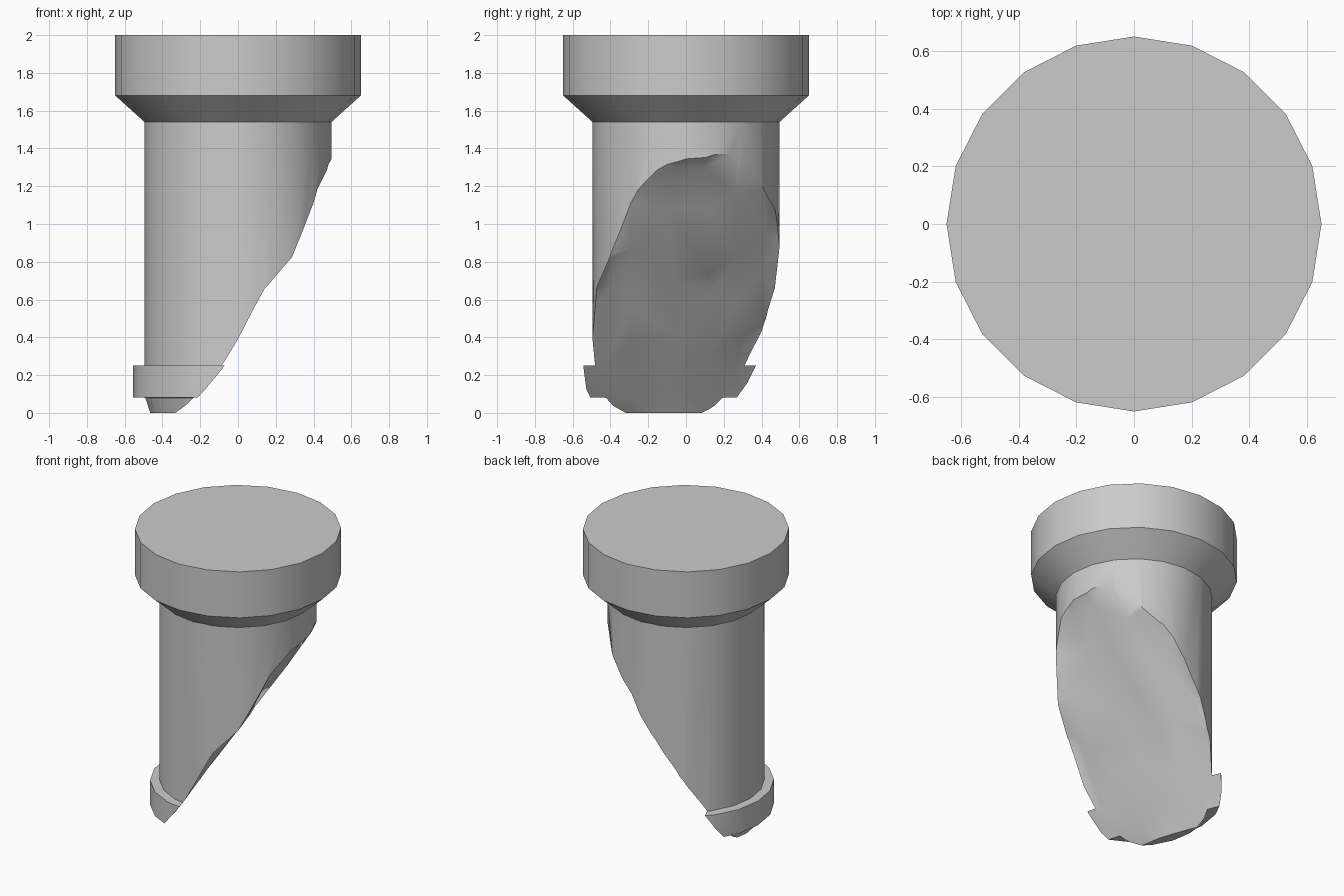
import bpy, bmesh, math, random

if "Cube" in bpy.data.objects:
    bpy.data.objects.remove(bpy.data.objects["Cube"])

random.seed(4)
SIDES = 20


def make_object(name, bm):
    bmesh.ops.recalc_face_normals(bm, faces=bm.faces)
    mesh = bpy.data.meshes.new(name)
    bm.to_mesh(mesh)
    bm.free()
    obj = bpy.data.objects.new(name, mesh)
    bpy.context.collection.objects.link(obj)
    return obj


def lathe(name, profile):
    bm = bmesh.new()
    rings = []
    for r, z in profile:
        rings.append([bm.verts.new((r * math.cos(i * math.tau / SIDES),
                                    r * math.sin(i * math.tau / SIDES), z))
                      for i in range(SIDES)])
    for a, b in zip(rings, rings[1:]):
        for i in range(SIDES):
            j = (i + 1) % SIDES
            bm.faces.new((a[i], a[j], b[j], b[i]))
    bm.faces.new(rings[0])
    bm.faces.new(rings[-1])
    return make_object(name, bm)


# Column: lower stub, collar, shaft, flared capital
column = lathe("broken_column", [(0.465, 0), (0.49, 0.08), (0.555, 0.082), (0.555, 0.25),
                                 (0.495, 0.252), (0.495, 1.54), (0.65, 1.68), (0.65, 2)])

# Jagged sloping block that removes the broken-away side
bm = bmesh.new()
bmesh.ops.create_grid(bm, x_segments=9, y_segments=9, size=0.8)
for v in bm.verts:
    v.co.x += random.uniform(-0.04, 0.04)
    v.co.y += random.uniform(-0.04, 0.04)
    v.co.z = 0.64 + 1.45 * v.co.x + 0.45 * v.co.y + random.uniform(-0.05, 0.05)
    v.co.z = min(v.co.z, 1.5)
bmesh.ops.triangulate(bm, faces=bm.faces)
ret = bmesh.ops.extrude_face_region(bm, geom=bm.faces[:], use_keep_orig=True)
for g in ret["geom"]:
    if isinstance(g, bmesh.types.BMVert):
        g.co.z -= 4
cutter = make_object("break_cutter", bm)
cutter.hide_render = True

# Break the column
mod = column.modifiers.new("break", 'BOOLEAN')
mod.operation = 'DIFFERENCE'
mod.solver = 'EXACT'
mod.object = cutter
bpy.context.view_layer.objects.active = column
column.select_set(True)
bpy.ops.object.modifier_apply(modifier=mod.name)
bpy.data.objects.remove(cutter, do_unlink=True)
bpy.ops.object.shade_smooth_by_angle(angle=math.radians(40))
